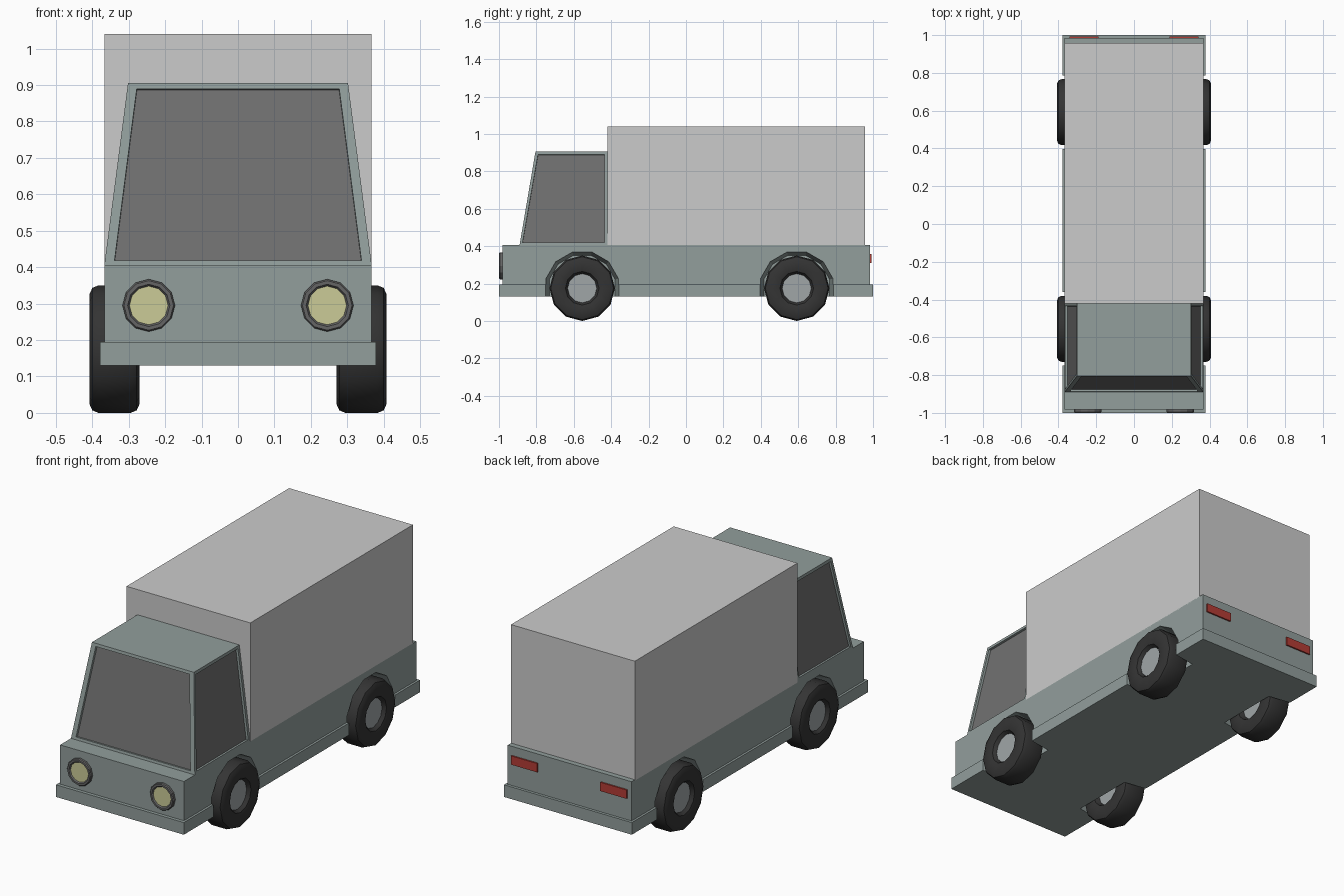
import bpy, bmesh, math
from mathutils import Vector

if "Cube" in bpy.data.objects:
    bpy.data.objects.remove(bpy.data.objects["Cube"])


def material(name, r, g, b):
    m = bpy.data.materials.new(name)
    m.diffuse_color = (r, g, b, 1)
    m.use_nodes = True
    m.node_tree.nodes["Principled BSDF"].inputs["Base Color"].default_value = m.diffuse_color
    return m


PAINT = material("grey green paint", 0.287, 0.342, 0.332)
CARGO = material("light grey cargo", 0.60, 0.60, 0.60)
GLASS = material("dark glass", 0.165, 0.165, 0.165)
RUBBER = material("black rubber", 0.034, 0.034, 0.034)
HUB = material("grey hub", 0.35, 0.38, 0.39)
RING = material("dark lamp ring", 0.13, 0.13, 0.13)
LAMP = material("pale yellow lamp", 0.60, 0.60, 0.31)
RED = material("red lamp", 0.45, 0.045, 0.035)


def finish(bm, name, mats):
    bmesh.ops.recalc_face_normals(bm, faces=bm.faces)
    me = bpy.data.meshes.new(name)
    bm.to_mesh(me)
    bm.free()
    for m in mats:
        me.materials.append(m)
    ob = bpy.data.objects.new(name, me)
    bpy.context.collection.objects.link(ob)
    return ob


def box(name, lo, hi, mat):
    bm = bmesh.new()
    bmesh.ops.create_cube(bm, size=1)
    for v in bm.verts:
        v.co = [(a + b) / 2 + c * (b - a) for a, b, c in zip(lo, hi, v.co)]
    return finish(bm, name, [mat])


def lathe(bm, profile, center, axis, n=12, phase=0.0, cap_mat=0):
    """Revolve (offset, radius) points about an axis through center; ends are capped."""
    axis = Vector(axis)
    up = Vector((0, 0, 1))
    side = axis.cross(up)
    rings = []
    for off, r in profile:
        rings.append([bm.verts.new(Vector(center) + axis * off
                      + r * (math.cos(a) * up + math.sin(a) * side))
                      for a in (phase + 2 * math.pi * i / n for i in range(n))])
    for p, q in zip(rings, rings[1:]):
        for i in range(n):
            j = (i + 1) % n
            bm.faces.new((p[i], p[j], q[j], q[i]))
    for ring in (rings[0], rings[-1]):
        bm.faces.new(ring).material_index = cap_mat


WHEEL_Y = {"front": -0.555, "rear": 0.592}
AXLE_Z = 0.175

# lower body and bumper skirt
body = box("lower_body", (-0.367, -0.982, 0.19), (0.367, 0.985, 0.405), PAINT)
skirt = box("bumper_skirt", (-0.379, -1, 0.13), (0.379, 1, 0.195), PAINT)

# tapered wheel wells cut out of both
bm = bmesh.new()
for y in WHEEL_Y.values():
    for s in (-1, 1):
        lathe(bm, [(0.255, 0.182), (0.395, 0.205)], (0, y, AXLE_Z), (s, 0, 0),
              phase=math.pi / 12)
cutter = finish(bm, "wheel_well_cutter", [PAINT])
cutter.hide_render = True
cutter.hide_set(True)
for ob in (body, skirt):
    mod = ob.modifiers.new("wheel_wells", 'BOOLEAN')
    mod.operation = 'DIFFERENCE'
    mod.solver = 'EXACT'
    mod.object = cutter

# cargo box
box("cargo_box", (-0.367, -0.42, 0.40), (0.367, 0.957, 1.04), CARGO)

# tapered cab with recessed windows
bm = bmesh.new()
bmesh.ops.create_cube(bm, size=2)
for v in bm.verts:
    top = v.co.z > 0
    front = v.co.y < 0
    v.co.x *= 0.302 if top else 0.367
    v.co.y = (-0.805 if top else -0.89) if front else -0.42
    v.co.z = 0.905 if top else 0.405
bm.normal_update()
for f in [f for f in bm.faces if f.normal.y < -0.7 or abs(f.normal.x) > 0.7]:
    windshield = f.normal.y < -0.7
    bmesh.ops.inset_individual(bm, faces=[f], thickness=0.021)
    if windshield:
        for v in f.verts:
            v.co.x *= 0.965
    bmesh.ops.inset_individual(bm, faces=[f], thickness=0.001, depth=-0.012)
    f.material_index = 1
finish(bm, "cab", [PAINT, GLASS])

# wheels
TYRE = [(0.30, 0.078), (0.275, 0.09), (0.27, 0.11), (0.27, 0.15), (0.278, 0.168), (0.295, 0.175),
        (0.383, 0.175), (0.40, 0.168), (0.408, 0.15), (0.408, 0.11), (0.403, 0.09), (0.385, 0.078)]
for label, y in WHEEL_Y.items():
    for s, side in ((-1, "left"), (1, "right")):
        bm = bmesh.new()
        lathe(bm, TYRE, (0, y, AXLE_Z), (s, 0, 0), cap_mat=1)
        wheel = finish(bm, f"{label}_{side}_wheel", [RUBBER, HUB])
        bpy.ops.object.select_all(action='DESELECT')
        wheel.select_set(True)
        bpy.context.view_layer.objects.active = wheel
        bpy.ops.object.shade_smooth_by_angle(angle=math.radians(40))

# headlights and tail lights
for s, side in ((-1, "left"), (1, "right")):
    bm = bmesh.new()
    lathe(bm, [(-0.01, 0.072), (0.012, 0.072), (0.017, 0.068), (0.017, 0.058), (0.010, 0.053)],
          (s * 0.245, -0.982, 0.295), (0, -1, 0), cap_mat=1)
    finish(bm, f"{side}_headlight", [RING, LAMP])
    x0, x1 = sorted((s * 0.187, s * 0.342))
    box(f"{side}_tail_light", (x0, 0.98, 0.31), (x1, 0.993, 0.357), RED)
